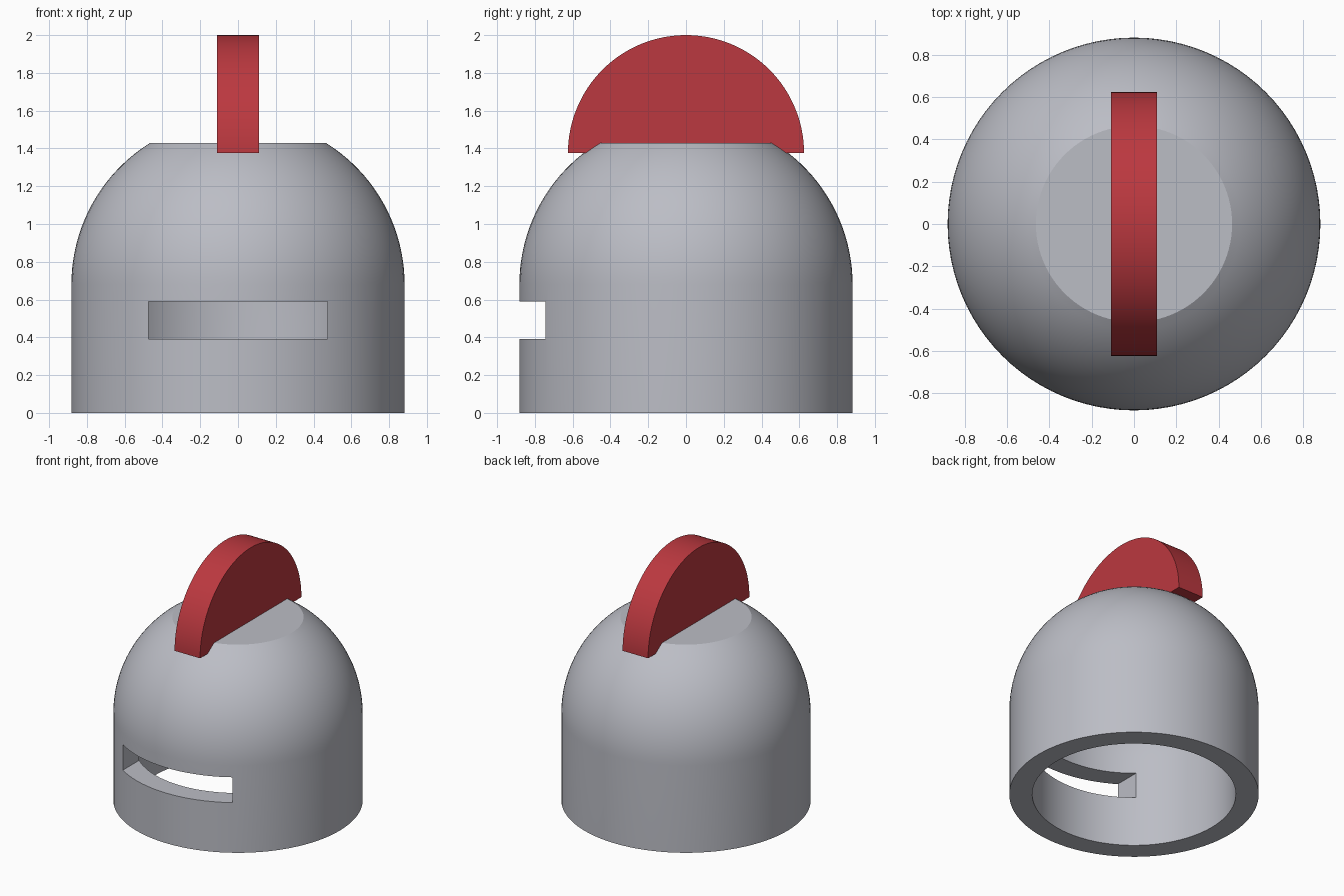
import bpy, bmesh, math

if "Cube" in bpy.data.objects:
    bpy.data.objects.remove(bpy.data.objects["Cube"])

R, R_IN, ZC, Z_TOP = 0.882, 0.72, 0.68, 1.43


def material(name, color):
    m = bpy.data.materials.new(name)
    m.diffuse_color = (*color, 1)
    m.use_nodes = True
    m.node_tree.nodes["Principled BSDF"].inputs["Base Color"].default_value = m.diffuse_color
    return m


def make_object(name, bm, mat=None):
    bmesh.ops.recalc_face_normals(bm, faces=bm.faces)
    me = bpy.data.meshes.new(name)
    bm.to_mesh(me)
    bm.free()
    ob = bpy.data.objects.new(name, me)
    bpy.context.collection.objects.link(ob)
    if mat:
        me.materials.append(mat)
    return ob


def smooth(ob):
    bpy.ops.object.select_all(action='DESELECT')
    bpy.context.view_layer.objects.active = ob
    ob.select_set(True)
    bpy.ops.object.shade_smooth_by_angle(angle=math.radians(25))


steel = material("steel grey", (0.50, 0.51, 0.56))
red = material("crest red", (0.50, 0.04, 0.05))

# Helmet shell: hollow cylinder with a domed, flat-cut top
cut = math.asin((Z_TOP - ZC) / R)
outer = [(R * math.cos(cut * i / 20), ZC + R * math.sin(cut * i / 20)) for i in range(21)]
inner = [(R_IN * math.cos(math.pi / 2 * i / 20), ZC + R_IN * math.sin(math.pi / 2 * i / 20))
         for i in range(20, -1, -1)]
profile = [(0, Z_TOP)] + outer[::-1] + [(R, 0), (R_IN, 0)] + inner[::-1]
bm = bmesh.new()
verts = [bm.verts.new((r, 0, z)) for r, z in profile]
edges = [bm.edges.new(pair) for pair in zip(verts, verts[1:])]
bmesh.ops.spin(bm, geom=verts + edges, cent=(0, 0, 0), axis=(0, 0, 1),
               angle=math.tau, steps=96)
bmesh.ops.remove_doubles(bm, verts=bm.verts, dist=1e-4)
helmet = make_object("helmet_shell", bm, steel)

# Eye slot cut through the front wall
bm = bmesh.new()
bmesh.ops.create_cube(bm, size=1)
for v in bm.verts:
    v.co.x *= 0.948
    v.co.y = v.co.y * 0.8 - 0.7
    v.co.z = v.co.z * 0.198 + 0.49
cutter = make_object("slot_cutter", bm, steel)
mod = helmet.modifiers.new("eye_slot", 'BOOLEAN')
mod.object, mod.operation, mod.solver = cutter, 'DIFFERENCE', 'EXACT'
bpy.context.view_layer.objects.active = helmet
helmet.select_set(True)
bpy.ops.object.modifier_apply(modifier=mod.name)
bpy.data.objects.remove(cutter)
smooth(helmet)

# Crest: half disc standing along the crown
bm = bmesh.new()
arc = [bm.verts.new((-0.11, 0.625 * math.cos(math.pi * i / 64),
                     1.375 + 0.625 * math.sin(math.pi * i / 64))) for i in range(65)]
face = bm.faces.new(arc)
side = bmesh.ops.extrude_face_region(bm, geom=[face], use_keep_orig=True)
bmesh.ops.translate(bm, vec=(0.22, 0, 0),
                    verts=[g for g in side["geom"] if isinstance(g, bmesh.types.BMVert)])
smooth(make_object("crest", bm, red))
